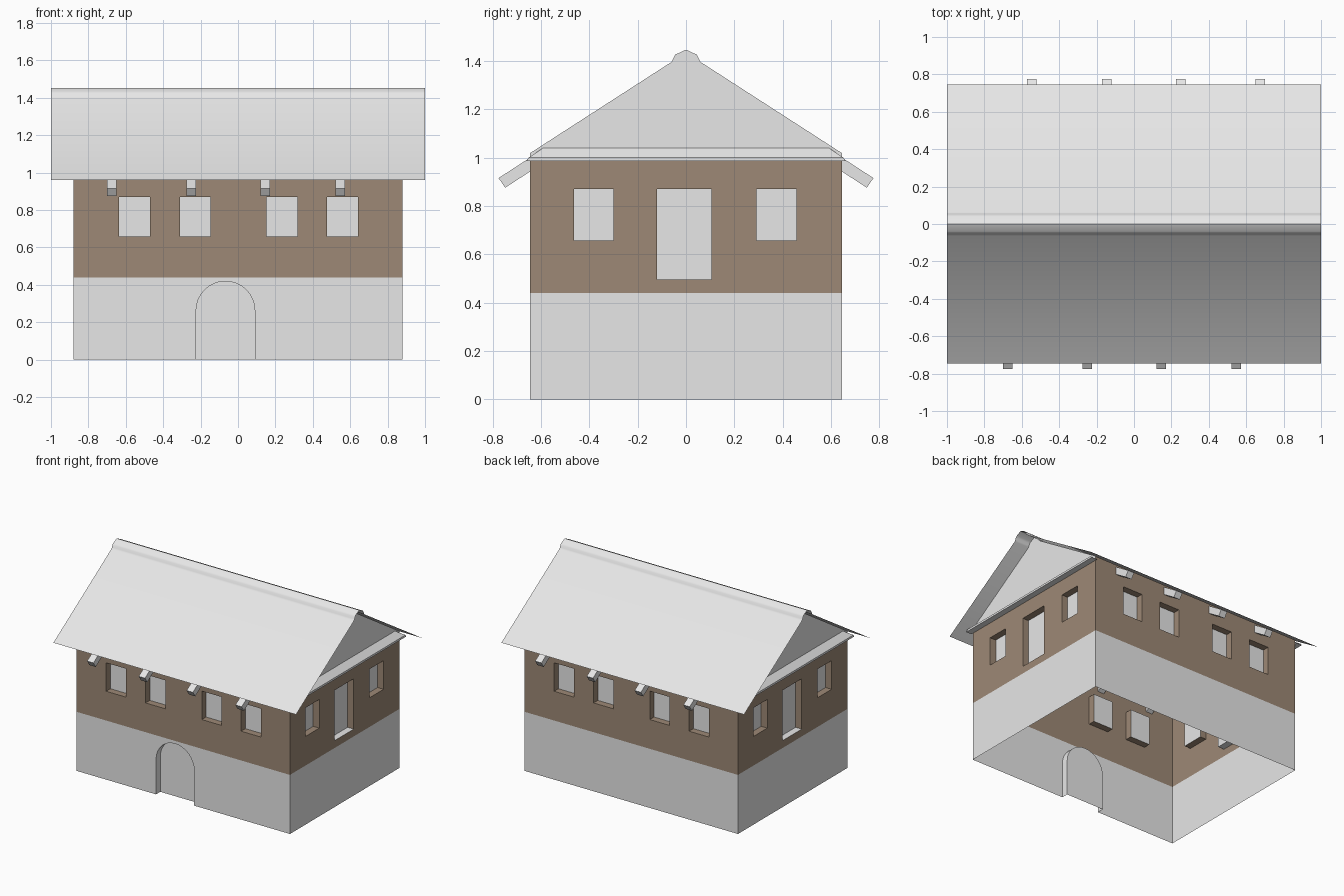
import bpy, bmesh, math
from mathutils import Matrix, Vector

if "Cube" in bpy.data.objects:
    bpy.data.objects.remove(bpy.data.objects["Cube"])

HX, HY = 0.88, 0.645          # half length and half depth of the walls
BASE, EAVE = 0.44, 0.985      # top of stone base, top of timber storey
DEPTH = 0.05                  # depth of window and door recesses


def material(name, rgb):
    m = bpy.data.materials.new(name)
    m.diffuse_color = (*rgb, 1)
    m.use_nodes = True
    m.node_tree.nodes["Principled BSDF"].inputs["Base Color"].default_value = m.diffuse_color
    return m


grey = material("pale grey", (0.8, 0.8, 0.8))
brown = material("wood brown", (0.34, 0.25, 0.18))


def finish(name, bm, turn=0.0):
    """Turn the part about z and make it an object."""
    bm.transform(Matrix.Rotation(turn, 4, 'Z'))
    me = bpy.data.meshes.new(name)
    bm.to_mesh(me)
    bm.free()
    me.materials.append(grey)
    me.materials.append(brown)
    ob = bpy.data.objects.new(name, me)
    bpy.context.collection.objects.link(ob)
    return ob


def face(bm, pts, mat=0):
    f = bm.faces.new([bm.verts.new(p) for p in pts])
    f.material_index = mat
    return f


def prism(bm, a, b):
    """Closed solid between two matching outlines."""
    va, vb = [[bm.verts.new(p) for p in ring] for ring in (a, b)]
    bm.faces.new(va)
    bm.faces.new(vb[::-1])
    for i in range(len(va)):
        j = (i + 1) % len(va)
        bm.faces.new((va[i], vb[i], vb[j], va[j]))
    bmesh.ops.recalc_face_normals(bm, faces=bm.faces)


def recess(bm, outline, y, side_mat, sill_mat):
    """Recessed grey panel with reveals around it."""
    face(bm, [(u, y + DEPTH, z) for u, z in outline])
    for i, (u, z) in enumerate(outline):
        u2, z2 = outline[(i + 1) % len(outline)]
        face(bm, [(u, y, z), (u2, y, z2), (u2, y + DEPTH, z2), (u, y + DEPTH, z)],
             sill_mat if i == 0 else side_mat)


def timber_wall(name, half, dist, top, openings, turn):
    bm = bmesh.new()
    y = -dist
    us = sorted({-half, half, *(v for o in openings for v in o[:2])})
    zs = sorted({BASE, top, *(v for o in openings for v in o[2:4])})
    for u0, u1 in zip(us, us[1:]):
        for z0, z1 in zip(zs, zs[1:]):
            cu, cz = (u0 + u1) / 2, (z0 + z1) / 2
            if any(o[0] < cu < o[1] and o[2] < cz < o[3] for o in openings):
                continue
            face(bm, [(u0, y, z0), (u1, y, z0), (u1, y, z1), (u0, y, z1)], 1)
    for u0, u1, z0, z1 in openings:
        is_door = z0 < 0.6
        recess(bm, [(u0, z0), (u1, z0), (u1, z1), (u0, z1)], y, 1, 0 if is_door else 1)
    bmesh.ops.remove_doubles(bm, verts=bm.verts, dist=1e-5)
    finish(name, bm, turn)


# Timber storey: opposite walls are the same wall turned half round
long_open = [(u, u + 0.164, 0.658, 0.87) for u in (-0.635, -0.31, 0.153, 0.477)]
side_open = [(-0.463, -0.3, 0.657, 0.87), (-0.12, 0.105, 0.495, 0.87), (0.292, 0.457, 0.657, 0.87)]
for name, turn in (("front", 0), ("back", math.pi)):
    timber_wall(name + "_timber_wall", HX, HY, 1.015, long_open, turn)
for name, turn in (("right", math.pi / 2), ("left", -math.pi / 2)):
    timber_wall(name + "_timber_wall", HY, HX, EAVE, side_open, turn)

# Base front with arched doorway
cx, r, spring = -0.067, 0.157, 0.262
arc = [(cx + r * math.cos(math.pi * i / 16), spring + r * math.sin(math.pi * i / 16)) for i in range(17)]
arch = [(cx - r, 0), (cx + r, 0)] + arc
bm = bmesh.new()
wall = [(-HX, 0), (cx - r, 0)] + arc[::-1] + [(cx + r, 0), (HX, 0), (HX, BASE), (-HX, BASE)]
face(bm, [(u, -HY, z) for u, z in wall])
# the doorway has no sill, so its outline starts at the ground
face(bm, [(u, -HY + DEPTH, z) for u, z in arch])
edge = arch[1:] + arch[:1]
for (u, z), (u2, z2) in zip(edge, edge[1:]):
    face(bm, [(u, -HY, z), (u2, -HY, z2), (u2, -HY + DEPTH, z2), (u, -HY + DEPTH, z)])
bmesh.ops.remove_doubles(bm, verts=bm.verts, dist=1e-5)
finish("front_base_with_arch", bm)

# Remaining base walls, open underneath
bm = bmesh.new()
corners = [(HX, -HY), (HX, HY), (-HX, HY), (-HX, -HY)]
for (x0, y0), (x1, y1) in zip(corners, corners[1:]):
    face(bm, [(x0, y0, 0), (x1, y1, 0), (x1, y1, BASE), (x0, y0, BASE)])
bmesh.ops.remove_doubles(bm, verts=bm.verts, dist=1e-5)
finish("stone_base", bm)

# Gables and the small sloping ledges below them
half = [(HY, EAVE), (HY, 1.018), (0.06, 1.395), (0.045, 1.425), (0.0, 1.446)]
gable = half + [(-y, z) for y, z in half[-2::-1]]
for name, turn in (("right", 0), ("left", math.pi)):
    bm = bmesh.new()
    face(bm, [(HX, y, z) for y, z in gable])
    finish(name + "_gable", bm, turn)
    bm = bmesh.new()
    ledge = [(HX, EAVE, 0.66), (0.925, EAVE, 0.66), (0.925, 1.0, 0.65), (HX, 1.04, 0.59)]
    prism(bm, [(x, -y, z) for x, z, y in ledge], [(x, y, z) for x, z, y in ledge])
    finish(name + "_gable_ledge", bm, turn)

# Roof: one thin sheet with a raised ridge
half = [(0.745, 0.96), (0.062, 1.398), (0.055, 1.408), (0.05, 1.423), (0.04, 1.434), (0.0, 1.453)]
prof = [(-y, z) for y, z in half] + half[-2::-1]
bm = bmesh.new()
rows = [(bm.verts.new((-1, y, z)), bm.verts.new((1, y, z))) for y, z in prof]
for (a, b), (c, d) in zip(rows, rows[1:]):
    bm.faces.new((a, b, d, c))
roof = finish("roof", bm)
bpy.context.view_layer.objects.active = roof
roof.select_set(True)
bpy.ops.object.shade_smooth_by_angle(angle=math.radians(30))

# Rafter ends under the eaves
rafter = [(-0.775, 0.915), (-0.748, 0.875), (-0.56, 0.997), (-0.587, 1.037)]
for name, turn in (("front", 0), ("back", math.pi)):
    for i, x in enumerate((-0.675, -0.25, 0.145, 0.547)):
        bm = bmesh.new()
        prism(bm, [(x - 0.026, y, z) for y, z in rafter], [(x + 0.026, y, z) for y, z in rafter])
        finish(f"{name}_rafter_{i + 1}", bm, turn)
